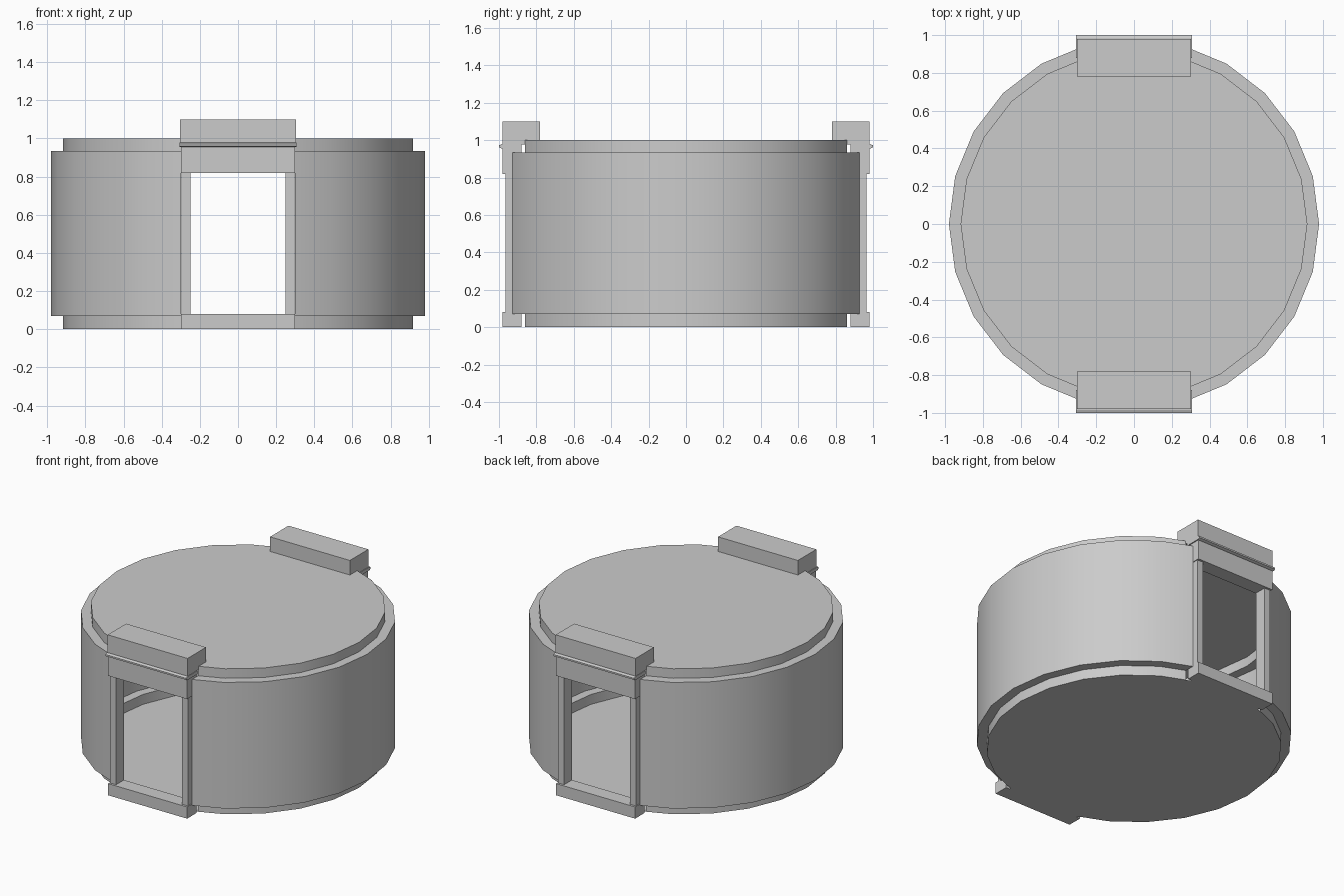
import bpy, bmesh, math
from mathutils import Vector

if "Cube" in bpy.data.objects:
    bpy.data.objects.remove(bpy.data.objects["Cube"])

DOOR = 0.30          # half width of the doorway cut
SIDES = 24


def finish(name, bm, mirror=""):
    bmesh.ops.recalc_face_normals(bm, faces=bm.faces)
    me = bpy.data.meshes.new(name)
    bm.to_mesh(me)
    bm.free()
    ob = bpy.data.objects.new(name, me)
    bpy.context.collection.objects.link(ob)
    if mirror:
        m = ob.modifiers.new("mirror", 'MIRROR')
        m.use_axis = ('X' in mirror, 'Y' in mirror, False)
    return ob


def box(name, lo, hi, mirror="Y"):
    bm = bmesh.new()
    bmesh.ops.create_cube(bm, size=1)
    for v in bm.verts:
        v.co = Vector([lo[i] + (v.co[i] + 0.5) * (hi[i] - lo[i]) for i in range(3)])
    return finish(name, bm, mirror)


def bar(name, profile, half):
    """Extrude a (y, z) profile along x and mirror it to the back door."""
    bm = bmesh.new()
    f = bm.faces.new([bm.verts.new((-half, y, z)) for y, z in profile])
    r = bmesh.ops.extrude_face_region(bm, geom=[f])
    bmesh.ops.translate(bm, vec=(2 * half, 0, 0),
                        verts=[v for v in r["geom"] if isinstance(v, bmesh.types.BMVert)])
    bm.faces.new(list(reversed(f.verts))) if not f.is_valid else None
    return finish(name, bm, "Y")


# Round room: thin stepped shell with floor and roof
bm = bmesh.new()
profile = [(0, 0.002), (0.918, 0.002), (0.918, 0.07), (0.98, 0.07),
           (0.98, 0.935), (0.918, 0.935), (0.918, 1.0), (0, 1.0)]
pts = [bm.verts.new((r, 0, z)) for r, z in profile]
edges = [bm.edges.new(p) for p in zip(pts, pts[1:])]
bmesh.ops.spin(bm, geom=pts + edges, cent=(0, 0, 0), axis=(0, 0, 1),
               angle=math.tau, steps=SIDES, use_merge=True)
bmesh.ops.remove_doubles(bm, verts=bm.verts, dist=1e-4)
bmesh.ops.recalc_face_normals(bm, faces=bm.faces)
for s in (-1, 1):
    bmesh.ops.bisect_plane(bm, geom=bm.verts[:] + bm.edges[:] + bm.faces[:],
                           plane_co=(s * DOOR, 0, 0), plane_no=(1, 0, 0))

# Open the two doorways, keeping the floor and roof discs
gone = []
for f in bm.faces:
    c = f.calc_center_median()
    if abs(c.x) < DOOR - 1e-4 and abs(c.y) > 0.8 and 0.01 < c.z < 0.99:
        gone.append(f)
bmesh.ops.delete(bm, geom=gone, context='FACES')
caps = [e for e in bm.edges if len(e.link_faces) == 2
        and all(abs(f.normal.z) > 0.99 for f in e.link_faces)
        and abs(e.verts[0].co.z - 0.5) > 0.49]
bmesh.ops.dissolve_edges(bm, edges=caps, use_verts=False)
shell = finish("round_room_shell", bm)
bpy.context.view_layer.objects.active = shell
shell.select_set(True)
bpy.ops.object.shade_smooth_by_angle(angle=math.radians(30))

# Door sill and tapered floor plate running towards the centre
box("door_sill", (-DOOR, -0.98, 0), (DOOR, -0.88, 0.08))
bm = bmesh.new()
bm.faces.new([bm.verts.new(p) for p in
              ((-0.30, -0.98, 0), (-0.17, -0.5, 0), (0.17, -0.5, 0), (0.30, -0.98, 0))])
finish("threshold_plate", bm, "Y")

# Door jambs
box("door_jamb", (0.25, -0.965, 0.08), (0.295, -0.88, 0.82), "XY")

# Lintel, thin cornice and top block above each door
box("door_lintel", (-DOOR, -0.98, 0.82), (DOOR, -0.88, 0.957))
bar("door_cornice", [(-0.88, 0.955), (-0.985, 0.955), (-1.0, 0.961),
                     (-1.0, 0.972), (-0.985, 0.978), (-0.88, 0.978)], 0.307)
box("door_top_block", (-0.303, -0.98, 0.977), (0.303, -0.78, 1.10))
